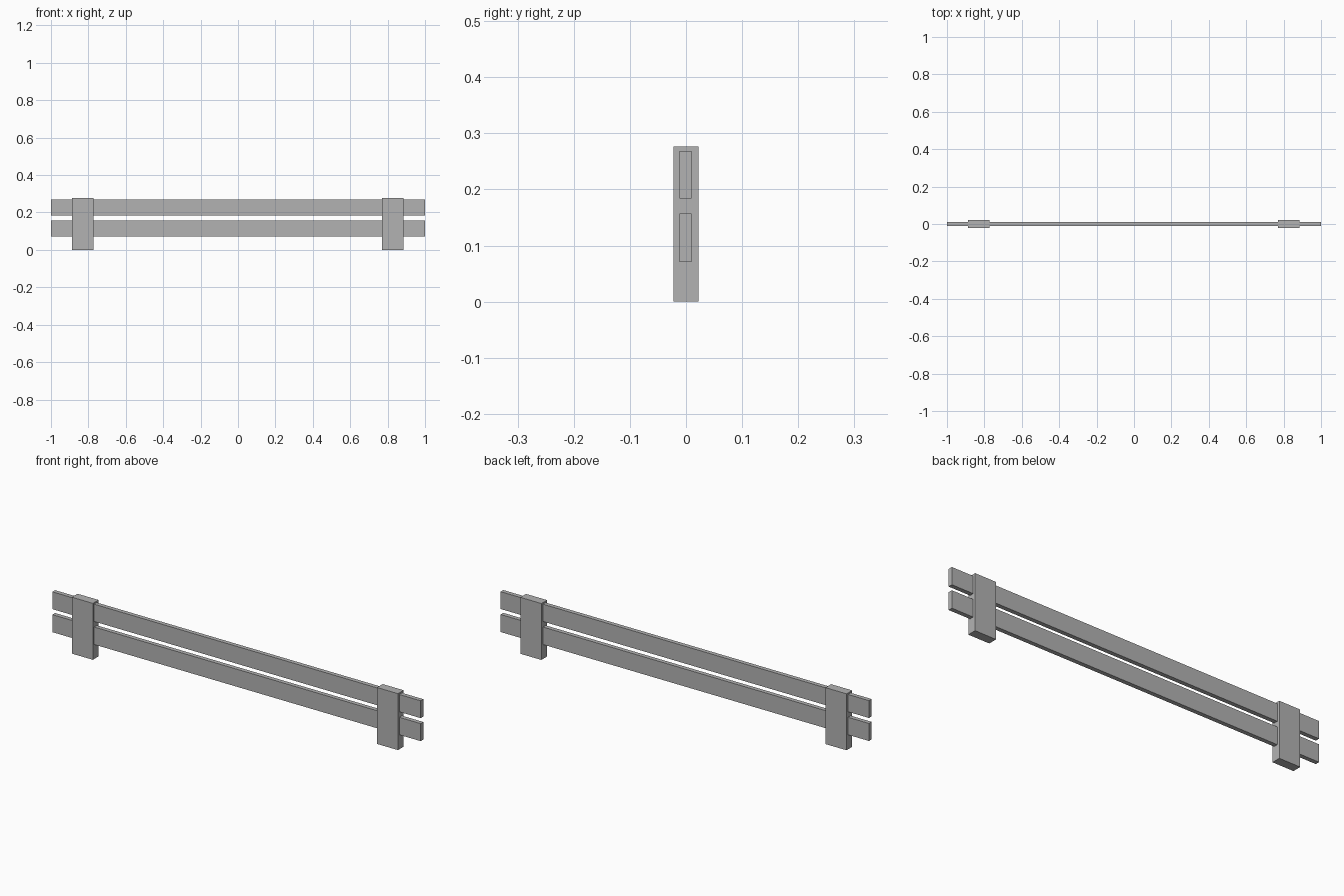
import bpy

# Remove the default cube
cube = bpy.data.objects.get("Cube")
if cube:
    bpy.data.objects.remove(cube, do_unlink=True)

# Single plain grey
grey = bpy.data.materials.new("plain_grey")
color = (0.45, 0.45, 0.45, 1)
grey.diffuse_color = color
grey.use_nodes = True
for node in grey.node_tree.nodes:
    if node.type == 'BSDF_PRINCIPLED':
        node.inputs["Base Color"].default_value = color


def box(name, x, y, z):
    """Add a box from (low, high) ranges on each axis."""
    ranges = (x, y, z)
    centre = [(low + high) / 2 for low, high in ranges]
    bpy.ops.mesh.primitive_cube_add(size=1, location=centre)
    part = bpy.context.object
    part.name = name
    part.scale = [high - low for low, high in ranges]
    bpy.ops.object.transform_apply(location=False, rotation=False, scale=True)
    part.data.materials.append(grey)
    return part


# Two long horizontal rails
for name, low, high in (("lower_rail", 0.071, 0.157), ("upper_rail", 0.184, 0.269)):
    box(name, (-1, 1), (-0.0115, 0.0095), (low, high))

# Two thick flat posts that the rails pass through
for name, low, high in (("right_post", -0.887, -0.773), ("left_post", 0.77, 0.884)):
    box(name, (low, high), (-0.022, 0.022), (0, 0.277))
